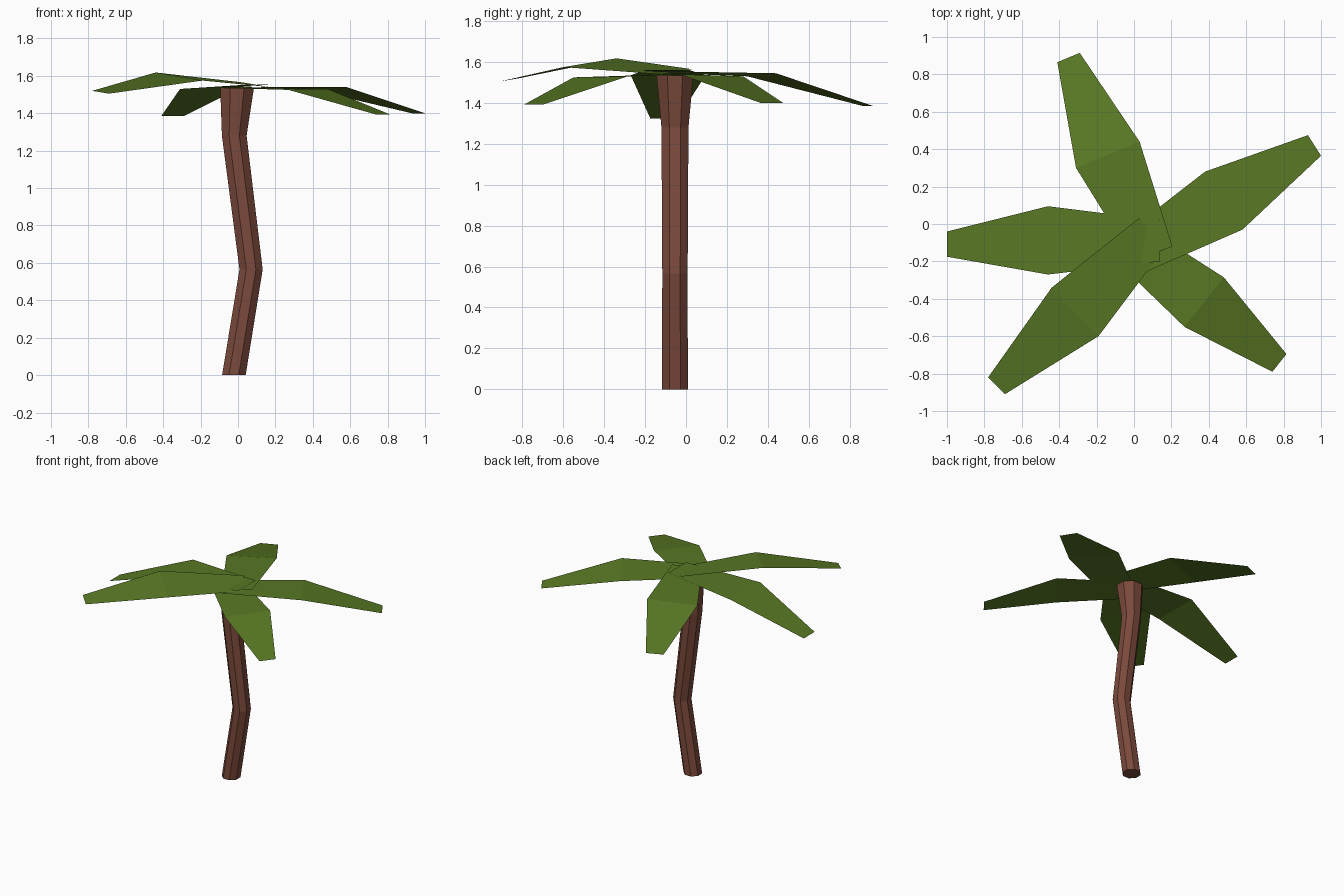
import bpy, bmesh, math
from mathutils import Vector

if "Cube" in bpy.data.objects:
    bpy.data.objects.remove(bpy.data.objects["Cube"])


def material(name, rgb):
    m = bpy.data.materials.new(name)
    m.diffuse_color = (*rgb, 1)
    m.use_nodes = True
    m.node_tree.nodes["Principled BSDF"].inputs["Base Color"].default_value = m.diffuse_color
    return m


BARK = material("bark brown", (0.2, 0.068, 0.045))
GREEN = material("leaf green", (0.1, 0.19, 0.018))


def finish(bm, name, mat):
    me = bpy.data.meshes.new(name)
    bm.to_mesh(me)
    bm.free()
    me.materials.append(mat)
    ob = bpy.data.objects.new(name, me)
    bpy.context.collection.objects.link(ob)
    return ob


# Trunk: bent eight-sided tube, flaring towards the crown (x, z, radius)
SIDES = 8
bm = bmesh.new()
rings = []
for x, z, r in [(-0.022, 0, 0.063), (0.07, 0.565, 0.062),
                (-0.02, 1.28, 0.066), (-0.005, 1.535, 0.09)]:
    R = r / math.cos(math.pi / SIDES)
    rings.append([bm.verts.new((x + R * math.cos((i + 0.5) * math.tau / SIDES),
                                -0.054 + R * math.sin((i + 0.5) * math.tau / SIDES), z))
                  for i in range(SIDES)])
for a, b in zip(rings, rings[1:]):
    for i in range(SIDES):
        j = (i + 1) % SIDES
        bm.faces.new((a[i], a[j], b[j], b[i]))
bm.faces.new(rings[0][::-1])
bm.faces.new(rings[-1])
finish(bm, "trunk", BARK)


# Leaves: paper-thin folded strips, each with a base, middle and tip edge
def leaf(name, *edges):
    bm = bmesh.new()
    rows = [[bm.verts.new(p) for p in e] for e in edges]
    for (a, b), (c, d) in zip(rows, rows[1:]):
        f = bm.faces.new((a, b, d, c))
        f.normal_update()
        if f.normal.z < 0:
            f.normal_flip()
    finish(bm, name, GREEN)


leaf("leaf_left", [(0.14, 0.02, 1.56), (0.14, -0.2, 1.56)],
     [(-0.46, 0.095, 1.535), (-0.46, -0.27, 1.535)],
     [(-1, -0.04, 1.325), (-1, -0.175, 1.325)])
leaf("leaf_back", [(0.0, -0.2, 1.55), (0.205, -0.12, 1.555)],
     [(-0.31, 0.3, 1.53), (0.03, 0.44, 1.545)],
     [(-0.41, 0.865, 1.385), (-0.29, 0.915, 1.385)])
leaf("leaf_right", [(-0.09, -0.085, 1.542), (0.02, -0.275, 1.542)],
     [(0.38, 0.28, 1.53), (0.58, -0.03, 1.54)],
     [(0.93, 0.475, 1.4), (1, 0.365, 1.4)])
leaf("leaf_front_right", [(-0.02, 0.035, 1.538), (-0.16, -0.135, 1.538)],
     [(0.48, -0.285, 1.53), (0.27, -0.55, 1.525)],
     [(0.815, -0.695, 1.393), (0.74, -0.79, 1.393)])
leaf("leaf_front_left", [(0.025, 0.03, 1.565), (0.17, -0.12, 1.54)],
     [(-0.44, -0.34, 1.618), (-0.19, -0.6, 1.575)],
     [(-0.78, -0.82, 1.52), (-0.69, -0.91, 1.505)])
